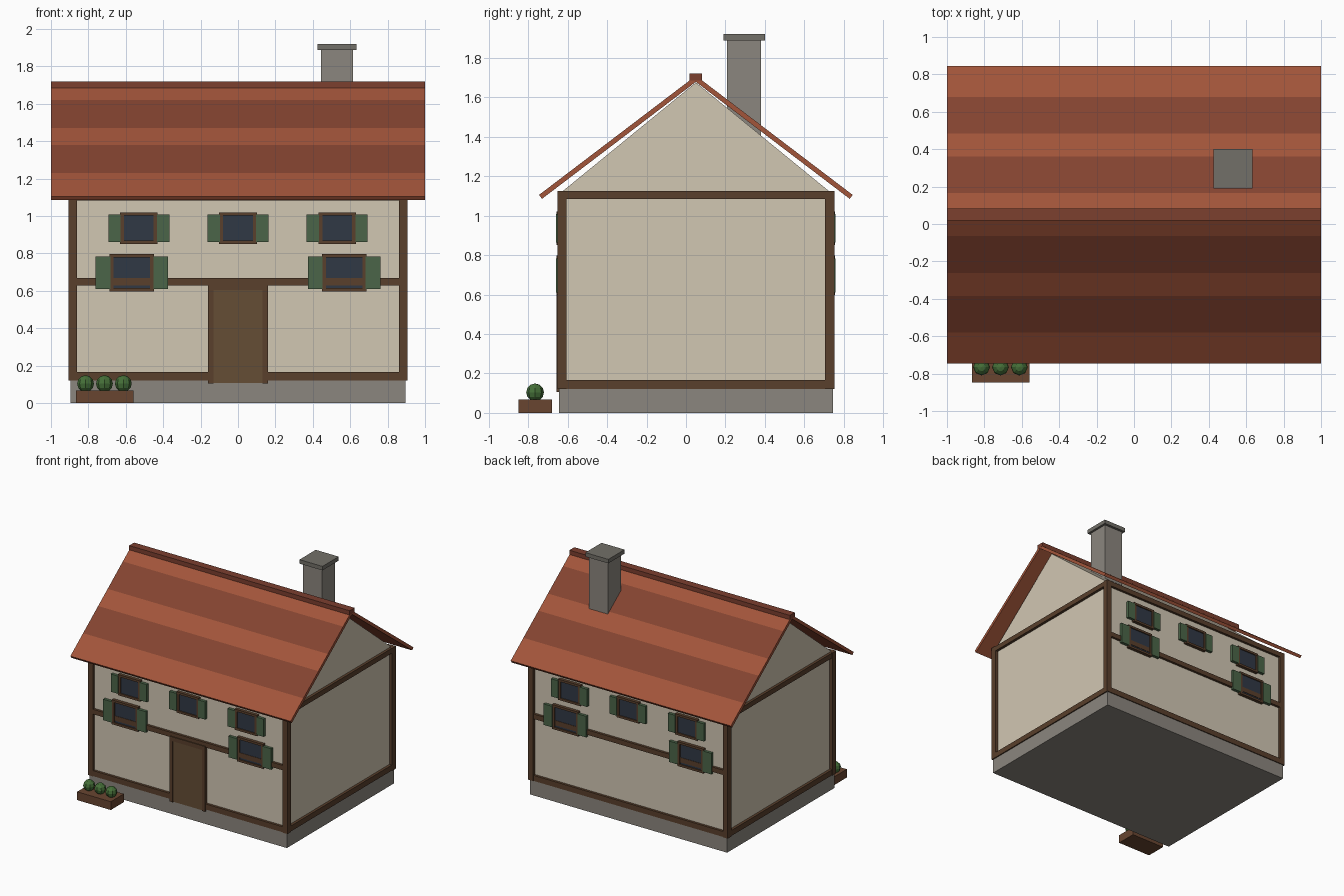
import bpy, bmesh
from mathutils import Matrix

if "Cube" in bpy.data.objects:
    bpy.data.objects.remove(bpy.data.objects["Cube"])

CY = 0.05  # house centre in y


def mat(name, r, g, b):
    m = bpy.data.materials.new(name)
    m.diffuse_color = (r, g, b, 1)
    m.use_nodes = True
    m.node_tree.nodes["Principled BSDF"].inputs["Base Color"].default_value = m.diffuse_color
    return m


PLASTER = mat("plaster", 0.64, 0.57, 0.45)
TIMBER = mat("timber", 0.10, 0.05, 0.025)
DOOR = mat("door_wood", 0.13, 0.075, 0.035)
STONE = mat("stone", 0.26, 0.24, 0.21)
CAPSTONE = mat("cap_stone", 0.17, 0.16, 0.14)
TILE_A = mat("tile_light", 0.36, 0.09, 0.042)
TILE_B = mat("tile_dark", 0.23, 0.057, 0.03)
RIDGE = mat("ridge_tile", 0.20, 0.05, 0.028)
GLASS = mat("glass", 0.03, 0.04, 0.06)
GREEN = mat("shutter_green", 0.07, 0.13, 0.065)
LEAF = mat("leaf", 0.06, 0.16, 0.04)
CRATE = mat("planter_wood", 0.14, 0.06, 0.03)


def finish(name, bm, *mats):
    bmesh.ops.recalc_face_normals(bm, faces=bm.faces)
    me = bpy.data.meshes.new(name)
    bm.to_mesh(me)
    bm.free()
    for m in mats:
        me.materials.append(m)
    ob = bpy.data.objects.new(name, me)
    bpy.context.collection.objects.link(ob)
    return ob


def box(name, x, y, z, m):
    """Box from (min, max) pairs."""
    bm = bmesh.new()
    size = [abs(b - a) for a, b in (x, y, z)]
    mid = [(a + b) / 2 for a, b in (x, y, z)]
    bmesh.ops.create_cube(bm, size=1, matrix=Matrix.Translation(mid) @ Matrix.Diagonal((*size, 1)))
    return finish(name, bm, m)


def prism(name, profile, half, mats, side_mats=None):
    """Extrude a (y, z) profile along x from -half to half."""
    bm = bmesh.new()
    a = [bm.verts.new((-half, y, z)) for y, z in profile]
    b = [bm.verts.new((half, y, z)) for y, z in profile]
    bm.faces.new(a)
    bm.faces.new(b[::-1])
    n = len(a)
    for i in range(n):
        j = (i + 1) % n
        f = bm.faces.new((a[i], a[j], b[j], b[i]))
        f.material_index = side_mats[i] if side_mats else 0
    return finish(name, bm, *mats)


# Stone base, walls and gable
box("foundation", (-0.895, 0.895), (CY - 0.695, CY + 0.695), (0, 0.12), STONE)
box("walls", (-0.88, 0.88), (CY - 0.68, CY + 0.68), (0.12, 1.12), PLASTER)
prism("gable", [(CY - 0.68, 1.12), (CY + 0.68, 1.12), (CY, 1.675)], 0.88, [PLASTER])

# Timber frame: corner posts, sills, top plates and middle rails
for sx in (-1, 1):
    for sy in (-1, 1):
        box("corner_post", (sx * 0.86, sx * 0.905), (CY + sy * 0.655, CY + sy * 0.702), (0.12, 1.125), TIMBER)
for z0, z1, label in ((0.122, 0.167, "sill_beam"), (1.083, 1.124, "top_beam")):
    for s in (-1, 1):
        box(label, (-0.865, 0.865), (CY + s * 0.66, CY + s * 0.7), (z0, z1), TIMBER)
        box(label, (s * 0.86, s * 0.902), (CY - 0.66, CY + 0.66), (z0, z1), TIMBER)
for s in (-1, 1):
    box("middle_rail", (-0.865, 0.865), (CY + s * 0.66, CY + s * 0.7), (0.63, 0.67), TIMBER)

# Roof: one bent slab with light and dark tile bands
SLOPE, EAVE, EAVE_Z = 0.76, 0.795, 1.105
steps = [-EAVE, -0.63, -0.435, -0.312, -0.115]
steps = steps + [0] + [-t for t in reversed(steps)]
top = [(CY + t, EAVE_Z + (EAVE - abs(t)) * SLOPE) for t in steps]
under = [(CY + 0.78, 1.085), (CY, 1.678), (CY - 0.78, 1.085)]
bands = [0, 1, 0, 1, 0, 0, 1, 0, 1, 0, 0, 0, 0, 0]
prism("roof", top + under, 0.999, [TILE_A, TILE_B], bands)
box("ridge_cap", (-1, 1), (CY - 0.032, CY + 0.032), (1.685, 1.72), RIDGE)

# Chimney
box("chimney", (0.443, 0.615), (0.208, 0.38), (1.3, 1.89), STONE)
box("chimney_cap", (0.425, 0.633), (0.19, 0.4), (1.887, 1.92), CAPSTONE)


def window(s, cx, cz, w, h, shutter_w, shutter_h):
    """Framed window with two shutters on the front (s=-1) or back (s=1)."""
    def d(a, b):
        return (CY + s * a, CY + s * b)
    t = 0.018
    box("window_glass", (cx - w / 2 + 0.005, cx + w / 2 - 0.005), d(0.67, 0.697),
        (cz - h / 2 + 0.005, cz + h / 2 - 0.005), GLASS)
    for k in (-1, 1):
        box("window_jamb", (cx + k * (w / 2 - t), cx + k * w / 2), d(0.67, 0.704),
            (cz - h / 2 + t, cz + h / 2 - t), TIMBER)
        box("window_rail", (cx - w / 2 - 0.003, cx + w / 2 + 0.003), d(0.67, 0.706),
            (cz + k * (h / 2 - t), cz + k * h / 2), TIMBER)
        box("shutter", (cx + k * w / 2, cx + k * (w / 2 + shutter_w)), d(0.685, 0.709),
            (cz - shutter_h / 2, cz + shutter_h / 2), GREEN)


for s in (-1, 1):
    for x in (-0.53, 0, 0.53):
        window(s, x, 0.935, 0.195, 0.17, 0.065, 0.145)
    for x in (-0.568, 0.568):
        window(s, x, 0.697, 0.23, 0.2, 0.078, 0.172)

# Front door with frame
for s in (-1, 1):
    box("door_post", (s * 0.132, s * 0.16), (-0.657, -0.62), (0.105, 0.64), TIMBER)
box("door_lintel", (-0.16, 0.16), (-0.657, -0.62), (0.605, 0.64), TIMBER)
box("door", (-0.134, 0.134), (-0.652, -0.62), (0.108, 0.607), DOOR)

# Planter with low-poly bushes
box("planter", (-0.865, -0.56), (-0.848, -0.68), (0, 0.068), CRATE)
for x in (-0.815, -0.714, -0.613):
    bm = bmesh.new()
    bmesh.ops.create_uvsphere(bm, u_segments=8, v_segments=6, radius=0.045,
                              matrix=Matrix.Translation((x, -0.765, 0.104)))
    finish("bush", bm, LEAF)
